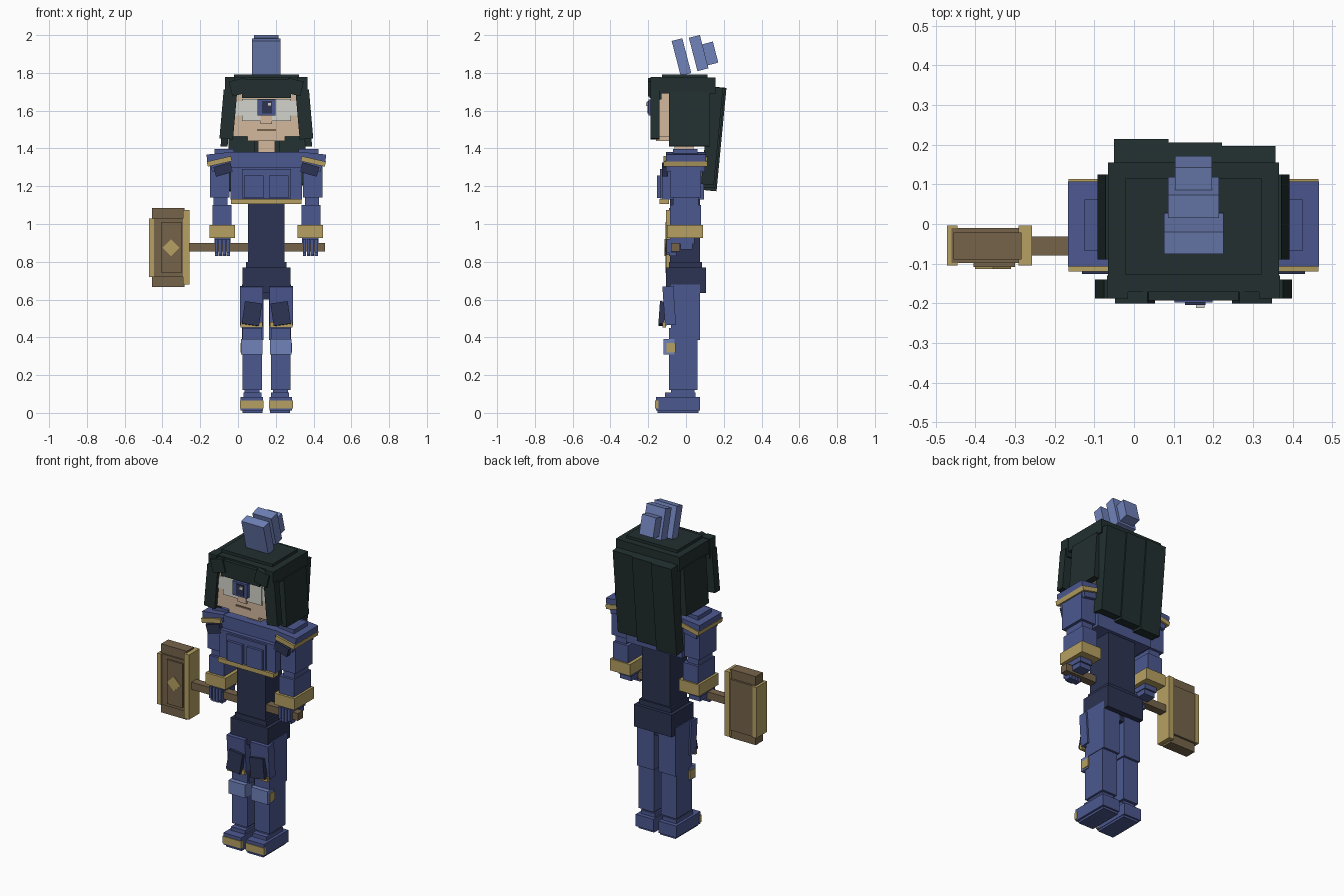
import bpy, math
from mathutils import Euler

CX = 0.15  # the figure stands to the right of the hammer


def srgb(r, g, b):
    f = lambda c: (c / 255 / 12.92) if c < 11 else ((c / 255 + 0.055) / 1.055) ** 2.4
    return (f(r), f(g), f(b), 1)


def material(name, rgb):
    m = bpy.data.materials.new(name)
    m.diffuse_color = srgb(*rgb)
    return m


BLUE = material("blue cloth", (76, 88, 144))
LIGHT = material("light blue", (112, 130, 186))
NAVY = material("navy cloth", (44, 51, 82))
GOLD = material("gold trim", (182, 160, 98))
BROWN = material("brown wood", (118, 100, 74))
HAIR = material("dark hair", (34, 47, 47))
SKIN = material("skin", (212, 184, 158))
WHITE = material("eye white", (212, 212, 204))


def box(name, mat, x, y, z, rot=(0, 0, 0), cx=CX):
    """Box from (low, high) ranges, turned about its centre by degrees."""
    bpy.ops.mesh.primitive_cube_add(size=1)
    o = bpy.context.object
    o.name = name
    o.location = (cx + sum(x) / 2, sum(y) / 2, sum(z) / 2)
    o.scale = (x[1] - x[0], y[1] - y[0], z[1] - z[0])
    o.rotation_euler = Euler([math.radians(a) for a in rot])
    o.data.materials.append(mat)
    return o


def pair(name, mat, x, y, z, rot=(0, 0, 0)):
    """Same box on both sides of the body; x is measured outward."""
    box(name + "_left", mat, x, y, z, rot)
    box(name + "_right", mat, (-x[1], -x[0]), y, z, (rot[0], -rot[1], -rot[2]))


# Feet and shins
pair("sole", BLUE, (.02, .125), (-.15, .065), (0, .015))
pair("foot", BLUE, (.017, .137), (-.16, .075), (.013, .085))
pair("toe_trim", GOLD, (.014, .14), (-.164, -.145), (.022, .065))
pair("ankle", BLUE, (.025, .12), (-.11, .05), (.08, .108))
pair("ankle_cuff", BLUE, (.035, .115), (-.08, .045), (.1, .13))
pair("shin", BLUE, (.024, .127), (-.09, .06), (.12, .45))
pair("shin_plate", LIGHT, (.02, .133), (-.118, -.06), (.31, .39))
pair("shin_buckle", GOLD, (.125, .137), (-.103, -.055), (.32, .37))

# Thighs and knees
pair("thigh", BLUE, (.015, .13), (-.08, .074), (.385, .68))
pair("thigh_guard", BLUE, (.017, .14), (-.118, -.06), (.465, .67), (4, 0, 0))
pair("knee_plate", NAVY, (.03, .122), (-.142, -.112), (.465, .585), (-4, -8, 0))
pair("knee_trim", GOLD, (.02, .138), (-.125, -.105), (.452, .48))

# Hips and waist
box("crotch", NAVY, (-.025, .025), (-.08, .07), (.6, .66))
box("hips", NAVY, (-.127, .127), (-.105, .105), (.635, .77))
box("hip_top", NAVY, (-.107, .107), (-.09, .085), (.76, .8))
box("waist", NAVY, (-.096, .096), (-.085, .075), (.79, 1.15))

# Chest
box("belt", GOLD, (-.187, .187), (-.14, -.09), (1.105, 1.132))
box("chest_lower", BLUE, (-.19, .19), (-.125, .095), (1.13, 1.3))
box("chest_upper", BLUE, (-.2, .2), (-.1, .11), (1.29, 1.36))
box("collar", BLUE, (-.195, .195), (-.105, .112), (1.35, 1.38))
box("chest_front", BLUE, (-.13, .13), (-.137, -.1), (1.135, 1.29))
pair("chest_pad", BLUE, (.015, .118), (-.153, -.11), (1.138, 1.257))

# Arms and shoulder guards
pair("upper_arm", BLUE, (.195, .297), (-.085, .08), (1.14, 1.34))
pair("elbow", BLUE, (.205, .28), (-.07, .065), (1.08, 1.15))
pair("forearm", BLUE, (.185, .286), (-.085, .08), (.98, 1.1))
pair("wrist_band", GOLD, (.165, .3), (-.1, .09), (.925, .995))
pair("shoulder_cap", BLUE, (.17, .275), (-.068, .062), (1.36, 1.397))
pair("shoulder_guard", BLUE, (.175, .315), (-.107, .107), (1.335, 1.375), (0, 6, 0))
pair("shoulder_trim", GOLD, (.183, .314), (-.12, .113), (1.318, 1.345), (0, 13, 0))
pair("shoulder_skirt", BLUE, (.19, .293), (-.105, .1), (1.285, 1.335), (0, 10, 0))
pair("shoulder_plate", NAVY, (.182, .275), (-.126, -.095), (1.262, 1.315), (0, 16, 0))

# Hands
pair("palm", BLUE, (.19, .275), (-.085, .045), (.895, .935))
pair("hand_back", BLUE, (.195, .27), (-.03, .035), (.865, .9))
for i in range(4):
    x = .193 + i * .021
    pair("finger_%d" % i, BLUE, (x, x + .017), (-.102, -.08),
         (.835 if i in (1, 2) else .848, .92))
    pair("fingertip_%d" % i, BLUE, (x, x + .017), (-.09, -.05), (.83, .853))

# Hammer
box("hammer_shaft", BROWN, (-.27, .46), (-.08, -.032), (.855, .9), cx=0)
box("hammer_core", BROWN, (-.455, -.283), (-.09, -.022), (.667, 1.085), cx=0)
box("hammer_body", BROWN, (-.46, -.275), (-.098, -.01), (.72, 1.03), cx=0)
box("hammer_front_plate", BROWN, (-.405, -.3), (-.108, -.09), (.74, 1.01), cx=0)
box("hammer_face_outer", GOLD, (-.472, -.445), (-.105, -.004), (.72, 1.03), cx=0)
box("hammer_face_inner", GOLD, (-.291, -.257), (-.105, -.004), (.68, 1.075), cx=0)
box("hammer_diamond", GOLD, (-.387, -.323), (-.113, -.1), (.843, .907), (0, 45, 0), cx=0)

# Head and face
box("neck", SKIN, (-.045, .045), (-.06, .04), (1.36, 1.47))
box("head", SKIN, (-.182, .182), (-.165, .14), (1.462, 1.73))
box("chin", SKIN, (-.1, .1), (-.16, -.02), (1.44, 1.47))
box("nose", SKIN, (-.03, .03), (-.178, -.16), (1.53, 1.575))
box("mouth", BROWN, (-.05, .05), (-.169, -.162), (1.493, 1.503))
box("eye_wide", WHITE, (-.165, .165), (-.171, -.162), (1.575, 1.65))
box("eye_tall", WHITE, (-.13, .13), (-.173, -.164), (1.545, 1.662))
box("iris", BLUE, (-.048, .048), (-.198, -.17), (1.575, 1.66))
box("pupil", NAVY, (-.022, .03), (-.204, -.196), (1.585, 1.65))
box("eye_glint", WHITE, (.006, .028), (-.212, -.203), (1.625, 1.642))

# Hair cap, fringe and side locks
box("hair_cap", HAIR, (-.215, .215), (-.172, .155), (1.69, 1.775))
box("hair_crown", HAIR, (-.172, .172), (-.128, .115), (1.77, 1.792))
box("hair_back", HAIR, (-.2, .2), (.125, .165), (1.41, 1.72))
box("fringe", HAIR, (-.13, .13), (-.193, -.16), (1.667, 1.765))
pair("fringe_side", HAIR, (.105, .19), (-.2, -.165), (1.685, 1.765), (0, 14, 0))
pair("fringe_corner", HAIR, (.165, .218), (-.188, -.13), (1.66, 1.778))
pair("front_lock", HAIR, (.165, .237), (-.188, -.14), (1.45, 1.71), (0, -5, 0))
pair("side_lock", HAIR, (.195, .232), (-.09, .125), (1.41, 1.7), (0, -4, 0))

# Long hair down the back: three overlapping sloped panels
for i in range(3):
    x, d = -.2 + i * .135, i * .008
    box("back_hair_%d" % i, HAIR, (x, x + .137), (.12 - d, .188 - d),
        (1.175 + d * 2, 1.725), (-5.5, 0, 0))

# Hair bun: three tilted blocks
for i, (w, y, z, t, h) in enumerate([(.075, -.024, 1.884, .058, .19),
                                     (.064, .067, 1.905, .06, .182),
                                     (.047, .125, 1.902, .065, .115)]):
    box("bun_block_%d" % i, LIGHT, (-w, w), (y - t / 2, y + t / 2),
        (z - h / 2, z + h / 2), (14.5, 0, 0))
